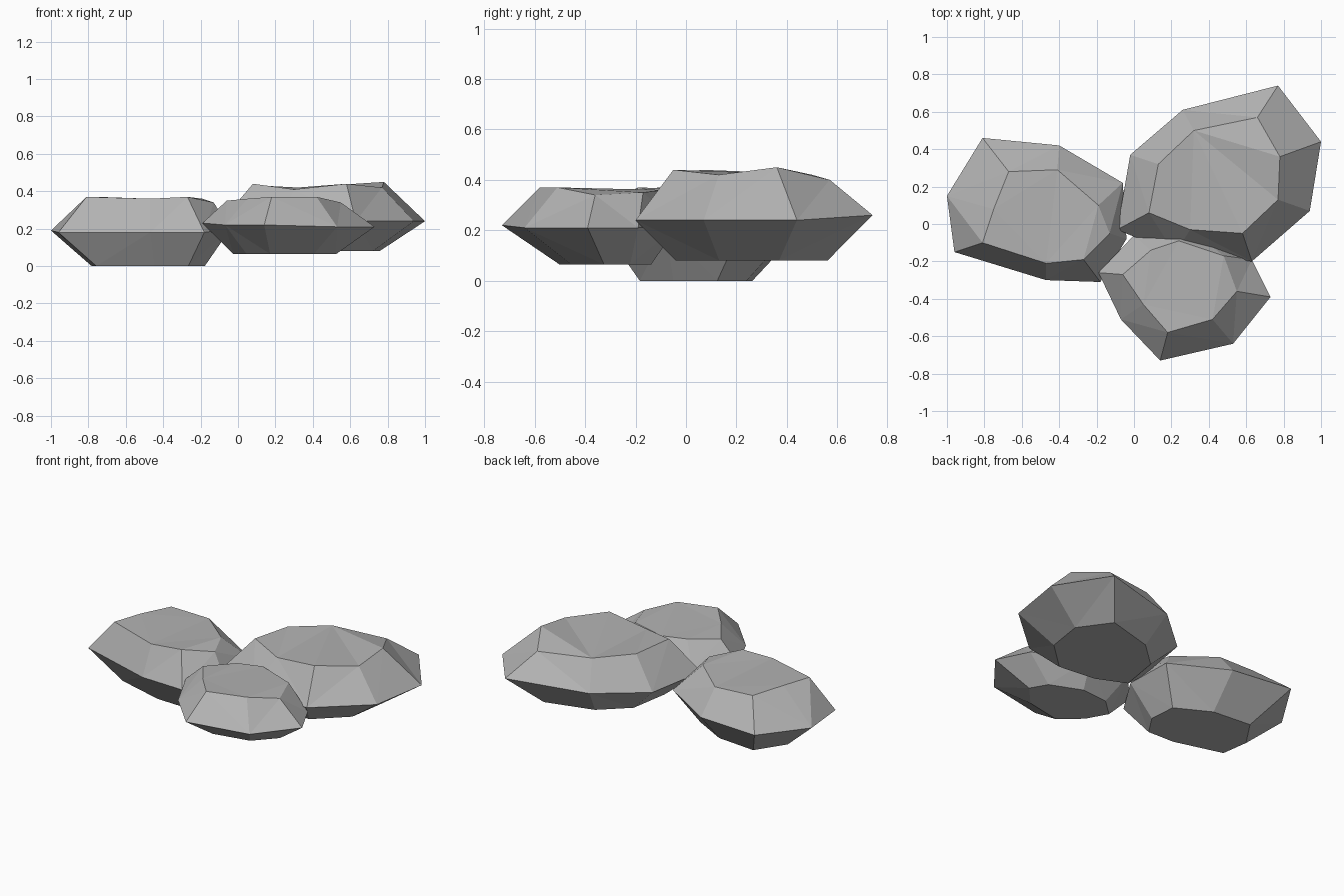
import bpy
import bmesh
from mathutils import Vector

default_cube = bpy.data.objects.get("Cube")
if default_cube:
    bpy.data.objects.remove(default_cube, do_unlink=True)

# One plain stone colour
stone_grey = bpy.data.materials.new("stone_grey")
stone_grey.use_nodes = True
stone_colour = (0.45, 0.45, 0.45, 1)
stone_grey.diffuse_color = stone_colour
stone_grey.node_tree.nodes["Principled BSDF"].inputs["Base Color"].default_value = stone_colour


def make_rock(name, crown, rim, base_centre, base_scale, base_height):
    """Faceted rock: a crown ring, a wide rim ring and a flat shrunken base ring."""
    # Crown and rim are listed clockwise from the back, in hundredths of a unit
    top_points = [Vector(point) / 100 for point in crown]
    rim_points = [Vector(point) / 100 for point in rim]
    rim_centre = Vector((
        (min(p.x for p in rim_points) + max(p.x for p in rim_points)) / 2,
        (min(p.y for p in rim_points) + max(p.y for p in rim_points)) / 2,
    ))
    base_points = [
        Vector((
            base_centre[0] + (point.x - rim_centre.x) * base_scale[0],
            base_centre[1] + (point.y - rim_centre.y) * base_scale[1],
            base_height,
        ))
        for point in rim_points
    ]

    bm = bmesh.new()
    rings = [[bm.verts.new(point) for point in ring]
             for ring in (top_points, rim_points, base_points)]
    count = len(rim_points)

    # Sloping bands between neighbouring rings
    for upper, lower in zip(rings, rings[1:]):
        for i in range(count):
            j = (i + 1) % count
            bm.faces.new((upper[i], upper[j], lower[j], lower[i]))

    # Closed crown and base
    bm.faces.new(rings[0])
    bm.faces.new(rings[-1])
    bmesh.ops.recalc_face_normals(bm, faces=bm.faces[:])
    bmesh.ops.triangulate(bm, faces=bm.faces[:], quad_method='BEAUTY', ngon_method='BEAUTY')
    bmesh.ops.recalc_face_normals(bm, faces=bm.faces[:])

    mesh = bpy.data.meshes.new(name)
    bm.to_mesh(mesh)
    bm.free()
    mesh.materials.append(stone_grey)
    rock = bpy.data.objects.new(name, mesh)
    bpy.context.collection.objects.link(rock)
    return rock


# Low rock on the right-hand side
make_rock(
    "right_rock",
    crown=[(-67, 28, 36), (-41, 29, 35), (-19, 10, 36), (-13, -5, 34),
           (-27, -19, 37), (-47, -21, 36), (-81, -10, 37), (-75, 8, 37)],
    rim=[(-81, 46, 21), (-40, 42, 20), (-6, 22, 21), (-4, -8, 20),
         (-18, -31, 18), (-47, -30, 18), (-96, -15, 18), (-100, 15, 19)],
    base_centre=(-0.48, 0.04), base_scale=(0.63, 0.58), base_height=0,
)

# Largest rock at the back
make_rock(
    "back_rock",
    crown=[(32, 50, 42), (66, 57, 40), (78, 36, 45), (77, 13, 42),
           (58, -5, 44), (30, -3, 41), (8, 6, 44), (13, 32, 43)],
    rim=[(26, 61, 25), (77, 74, 26), (100, 44, 24), (94, 7, 24),
         (63, -20, 24), (22, -16, 24), (-9, -3, 24), (-2, 37, 24)],
    base_centre=(0.43, 0.26), base_scale=(0.6, 0.64), base_height=0.08,
)

# Smallest rock at the front
make_rock(
    "front_rock",
    crown=[(24, -9, 36), (48, -17, 35), (55, -36, 34), (42, -51, 37),
           (18, -58, 37), (5, -43, 36), (-6, -27, 35), (9, -14, 36)],
    rim=[(30, -3, 22), (63, -19, 21), (73, -39, 21), (53, -64, 21),
         (14, -73, 22), (-7, -51, 22), (-19, -26, 23), (0, -6, 22)],
    base_centre=(0.25, -0.32), base_scale=(0.6, 0.52), base_height=0.065,
)
